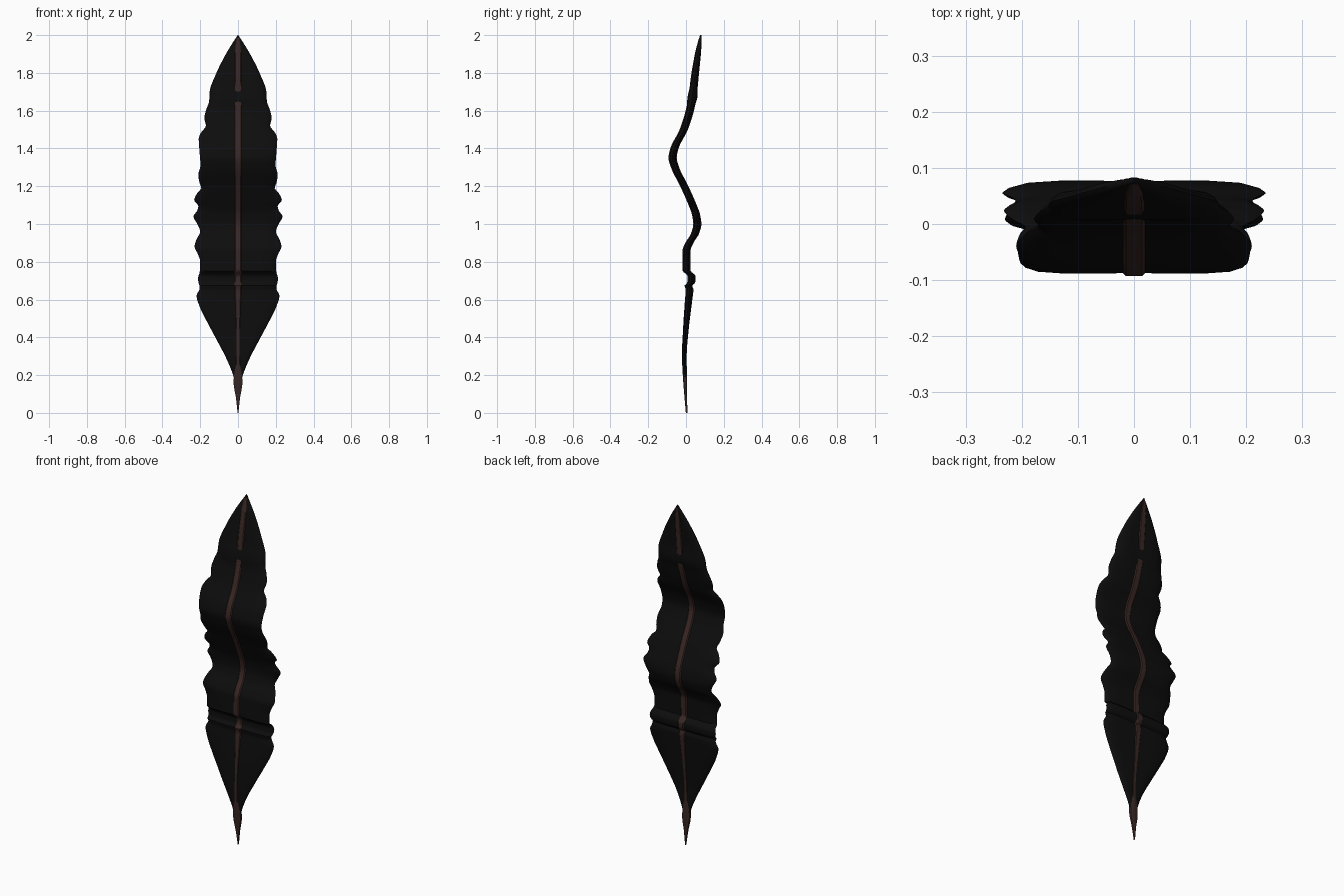
import bpy, bmesh, math

# Centre line of the feather seen from the side: (z, y)
PATH = [(0, 0.003), (0.2, -0.006), (0.3, -0.009), (0.45, 0.0), (0.6, 0.014),
        (0.655, 0.019), (0.672, 0.012), (0.69, 0.028), (0.72, 0.03), (0.738, 0.02),
        (0.75, 0.002), (0.86, 0.003), (0.9, 0.018), (0.95, 0.048), (1.0, 0.06),
        (1.05, 0.053), (1.1, 0.035), (1.2, -0.009), (1.3, -0.058), (1.35, -0.071),
        (1.4, -0.061), (1.5, -0.012), (1.6, 0.02), (1.67, 0.034), (1.8, 0.049),
        (1.9, 0.063), (2.0, 0.078)]
# Half width of the ruffled vane: (z, x)
VANE = [(0.12, 0.006), (0.2, 0.026), (0.28, 0.058), (0.4, 0.12), (0.5, 0.173),
        (0.56, 0.202), (0.62, 0.219), (0.66, 0.203), (0.71, 0.212), (0.75, 0.202),
        (0.8, 0.2), (0.84, 0.212), (0.88, 0.23), (0.92, 0.219), (0.96, 0.2),
        (1.0, 0.216), (1.04, 0.235), (1.075, 0.214), (1.095, 0.21), (1.125, 0.232),
        (1.165, 0.215), (1.19, 0.194), (1.22, 0.204), (1.26, 0.21), (1.31, 0.199),
        (1.4, 0.205), (1.45, 0.208), (1.485, 0.195), (1.52, 0.17), (1.56, 0.178),
        (1.6, 0.17), (1.65, 0.153), (1.7, 0.15), (1.8, 0.114), (1.9, 0.064),
        (1.95, 0.034), (2.0, 0.001)]
VANE_DEPTH = [(0.12, 0.007), (0.3, 0.011), (0.7, 0.017), (1.6, 0.018),
              (1.67, 0.026), (1.75, 0.018), (1.9, 0.013), (2.0, 0.004)]
# Half width and half depth of the shaft
SHAFT = [(0, 0.002), (0.08, 0.011), (0.16, 0.023), (0.21, 0.021), (0.27, 0.011),
         (0.4, 0.01), (0.55, 0.015), (0.7, 0.02), (1.7, 0.021), (1.9, 0.018), (1.985, 0.008)]
SHAFT_DEPTH = [(0, 0.004), (0.2, 0.011), (0.4, 0.014), (0.7, 0.021), (1.6, 0.022),
               (1.75, 0.021), (1.9, 0.016), (1.985, 0.007)]


def sample(pts, z):
    """Monotone smooth interpolation with limited tangents."""
    if z <= pts[0][0]:
        return pts[0][1]
    if z >= pts[-1][0]:
        return pts[-1][1]
    i = next(k for k in range(len(pts) - 1) if z <= pts[k + 1][0])

    def slope(k):
        if k < 0 or k >= len(pts) - 1:
            return None
        return (pts[k + 1][1] - pts[k][1]) / (pts[k + 1][0] - pts[k][0])

    def tangent(k):
        a, b = slope(k - 1), slope(k)
        if a is None or b is None:
            return b if a is None else a
        return 0 if a * b <= 0 else 2 * a * b / (a + b)

    h = pts[i + 1][0] - pts[i][0]
    t = (z - pts[i][0]) / h
    return ((2*t**3 - 3*t*t + 1) * pts[i][1] + (t**3 - 2*t*t + t) * h * tangent(i)
            + (3*t*t - 2*t**3) * pts[i + 1][1] + (t**3 - t*t) * h * tangent(i + 1))


def loft(name, section, widths, depths, color, steps):
    """Sweep a unit cross-section along the centre line."""
    bm = bmesh.new()
    z0, z1 = widths[0][0], widths[-1][0]
    rings = []
    for s in range(steps + 1):
        z = z0 + (z1 - z0) * s / steps
        w, d, y = sample(widths, z), sample(depths, z), sample(PATH, z)
        rings.append([bm.verts.new((u * w, y + v * d, z)) for u, v in section])
    n = len(section)
    for a, b in zip(rings, rings[1:]):
        for k in range(n):
            bm.faces.new((a[k], a[(k + 1) % n], b[(k + 1) % n], b[k]))
    bm.faces.new(rings[0][::-1])
    bm.faces.new(rings[-1])
    bmesh.ops.recalc_face_normals(bm, faces=bm.faces)
    me = bpy.data.meshes.new(name)
    bm.to_mesh(me)
    bm.free()
    ob = bpy.data.objects.new(name, me)
    bpy.context.collection.objects.link(ob)
    mat = bpy.data.materials.new(name + "_color")
    mat.diffuse_color = color
    me.materials.append(mat)
    bpy.ops.object.select_all(action='DESELECT')
    ob.select_set(True)
    bpy.context.view_layer.objects.active = ob
    bpy.ops.object.shade_smooth_by_angle(angle=math.radians(40))
    return ob


# Vane: flat lens that thins out at the edges
half = [(1, 0), (0.96, 0.4), (0.85, 0.8), (0.6, 1), (0.3, 1), (0, 0.9)]
front = half + [(-u, v) for u, v in half[-2::-1]]
lens = front + [(u, -v) for u, v in front[-2:0:-1]]
loft("vane", lens, VANE, VANE_DEPTH, (0.004, 0.004, 0.004, 1), 220)

# Shaft: rounded rib standing proud on both faces
rib = [(1, -0.7), (0.7, -1), (-0.7, -1), (-1, -0.7), (-1, 0.7), (-0.7, 1), (0.7, 1), (1, 0.7)]
loft("shaft", rib, SHAFT, SHAFT_DEPTH, (0.04, 0.02, 0.017, 1), 200)
